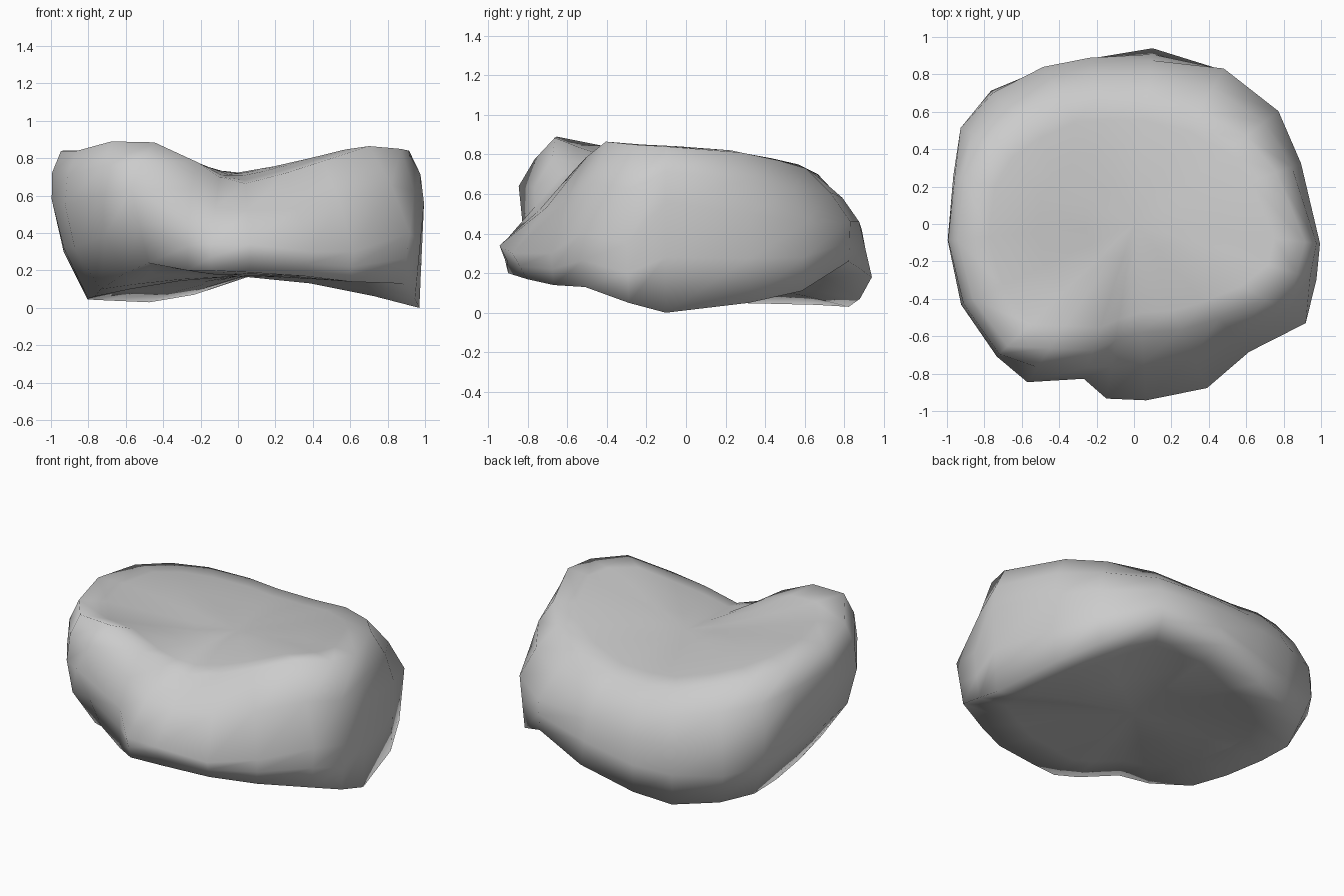
import bpy, bmesh
from math import cos, sin, radians, sqrt

if "Cube" in bpy.data.objects:
    bpy.data.objects.remove(bpy.data.objects["Cube"])

# Rock contour stations around z: angle, then (radius, height) per ring
angles = [-6, 20, 38, 60, 84, 105, 120, 137, 151, 165, 185,
          205, 224, 236, 252, 261, 274, 294, 312, 330, 343]
rim = [(.92, .84), (.81, .81), (.76, .77), (.70, .73), (.68, .68), (.70, .68),
       (.77, .70), (.83, .75), (.90, .78), (.94, .81), (.95, .84), (.95, .84),
       (.94, .89), (.80, .885), (.71, .78), (.63, .70), (.58, .665), (.62, .72),
       (.68, .785), (.81, .865), (.91, .85)]
waist = [(1.0, .56), (.95, .5), (.98, .45), (.96, .46), (.88, .46), (.92, .42),
         (.97, .42), (1.03, .45), (1.06, .5), (1.0, .55), (1.0, .58), (1.02, .55),
         (1.02, .6), (1.02, .64), (.87, .46), (.945, .34), (.945, .34), (.96, .3),
         (.92, .3), (1.06, .4), (1.02, .35)]
base = [(.975, 0), (.93, .05), (.95, .11), (.95, .26), (.945, .18), (.91, .07),
        (.95, .03), (.96, .04), (.92, .045), (.83, .05), (.77, .06), (.81, .10),
        (.85, .18), (.86, .24), (.87, .2), (.91, .2), (.87, .19), (.88, .17),
        (.9, .14), (1.02, .13), (.99, .05)]


def between(a, b, t, bulge):
    """Ring between two rings, pushed outward by a bulge that depends on angle."""
    return [(p[0] * (1 - t) + q[0] * t + bulge(ang) * (abs(p[0] - q[0]) < .29),
             p[1] * (1 - t) + q[1] * t)
            for ang, p, q in zip(angles, a, b)]


def valley(x):
    """Trough running front to back across the top."""
    return min(.85, .70 + .22 * sqrt((x + .04) ** 2 + .01))


def top_ring(t):
    ring = []
    for ang, (r, z) in zip(angles, rim):
        x = r * cos(radians(ang))
        ring.append((r * t, valley(x * t) + (z - valley(x)) * t * t))
    return ring


UNDER = .17


def under_ring(t):
    return [(r * t, UNDER + (z - UNDER) * t ** 1.6) for r, z in base]


# Rings from underside to troughed top
rings = [under_ring(.4), under_ring(.75), base,
         between(base, waist, .5, lambda a: .05 if 130 < a < 230 else .0), waist,
         between(waist, rim, .55, lambda a: .025), rim,
         top_ring(.82), top_ring(.55), top_ring(.27)]

bm = bmesh.new()
loops = [[bm.verts.new((r * cos(radians(a)), r * sin(radians(a)), z))
          for a, (r, z) in zip(angles, ring)] for ring in rings]
n = len(angles)
for lo, hi in zip(loops, loops[1:]):
    for i in range(n):
        j = (i + 1) % n
        bm.faces.new((lo[i], lo[j], hi[j], hi[i]))

# Close the underside and top with fans
low = bm.verts.new((0, 0, UNDER))
high = bm.verts.new((0, 0, valley(0)))
for i in range(n):
    j = (i + 1) % n
    bm.faces.new((loops[0][j], loops[0][i], low))
    bm.faces.new((loops[-1][i], loops[-1][j], high))
bmesh.ops.recalc_face_normals(bm, faces=bm.faces)

mesh = bpy.data.meshes.new("rock")
bm.to_mesh(mesh)
bm.free()
for p in mesh.polygons:
    p.use_smooth = True
rock = bpy.data.objects.new("rock", mesh)
bpy.context.collection.objects.link(rock)
